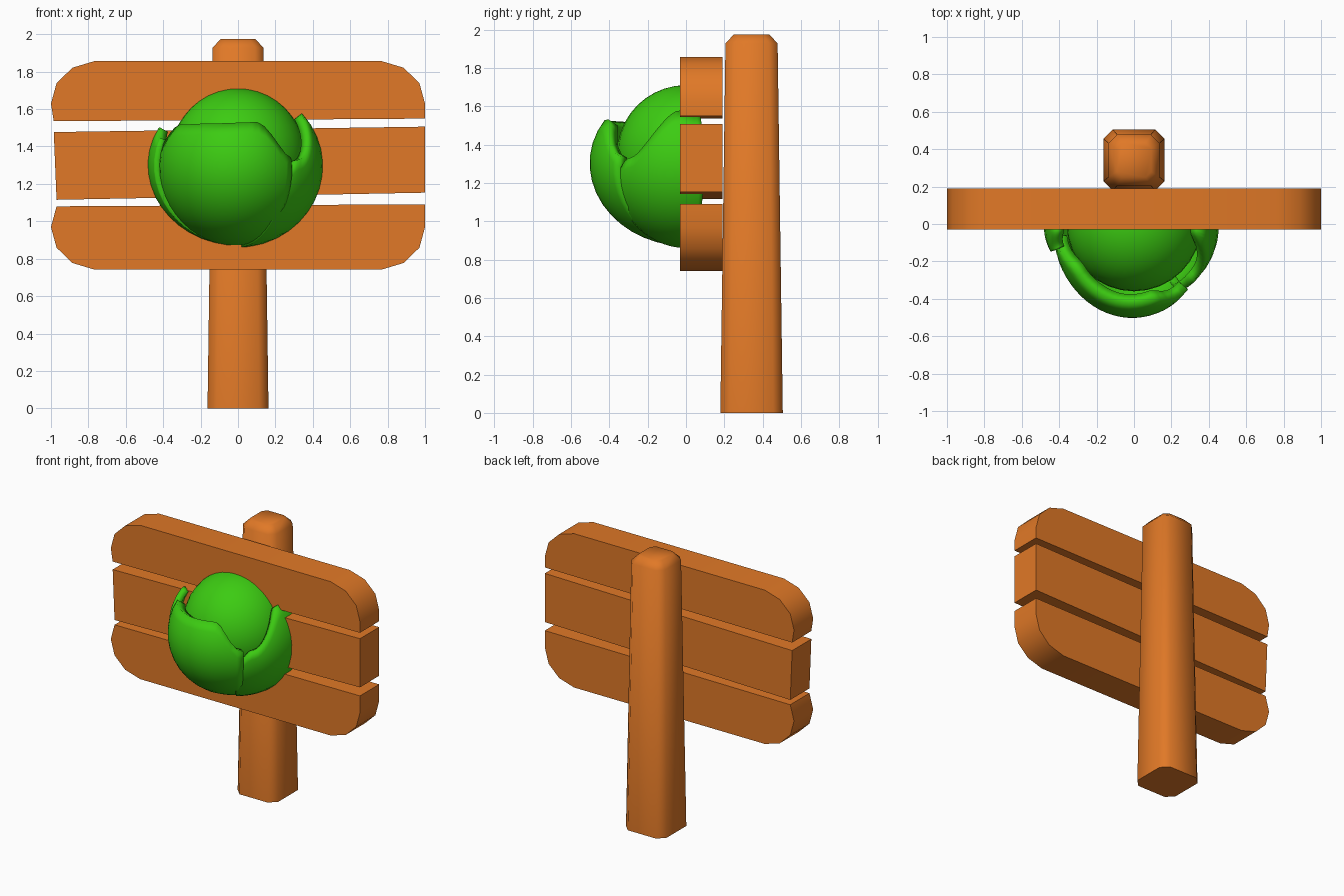
import bpy, bmesh
from math import sin, cos, radians, pi

if "Cube" in bpy.data.objects:
    bpy.data.objects.remove(bpy.data.objects["Cube"])


def material(name, rgb):
    m = bpy.data.materials.new(name)
    m.diffuse_color = (*rgb, 1)
    m.use_nodes = True
    m.node_tree.nodes["Principled BSDF"].inputs["Base Color"].default_value = m.diffuse_color
    return m


WOOD = material("orange_wood", (0.75, 0.19, 0.02))
GREEN = material("leaf_green", (0.045, 0.60, 0.006))


def finish(bm, name, mat, angle, thickness=0):
    me = bpy.data.meshes.new(name)
    bm.to_mesh(me)
    bm.free()
    ob = bpy.data.objects.new(name, me)
    bpy.context.collection.objects.link(ob)
    me.materials.append(mat)
    if thickness:
        mod = ob.modifiers.new("thickness", 'SOLIDIFY')
        mod.thickness = thickness
        mod.offset = -1
    bpy.ops.object.select_all(action='DESELECT')
    bpy.context.view_layer.objects.active = ob
    ob.select_set(True)
    bpy.ops.object.shade_smooth_by_angle(angle=radians(angle))
    return ob


def loft(rings, name, mat, angle):
    """Closed solid through rings of equal point count."""
    bm = bmesh.new()
    vs = [[bm.verts.new(p) for p in r] for r in rings]
    n = len(vs[0])
    for a, b in zip(vs, vs[1:]):
        for i in range(n):
            k = (i + 1) % n
            bm.faces.new((a[i], a[k], b[k], b[i]))
    bm.faces.new(vs[0][::-1])
    bm.faces.new(vs[-1])
    bmesh.ops.recalc_face_normals(bm, faces=bm.faces)
    return finish(bm, name, mat, angle)


# Post: tapered square with softened corners and a chamfered top
def octagon(h, c, z):
    pts = [(h, -h + c), (h, h - c), (h - c, h), (-h + c, h),
           (-h, h - c), (-h, -h + c), (-h + c, -h), (h - c, -h)]
    return [(x, y + 0.342, z) for x, y in pts]


loft([octagon(0.163, 0.05, 0), octagon(0.136, 0.045, 1.928),
      octagon(0.092, 0.03, 1.975)], "post", WOOD, 50)


# Planks: outlines extruded in depth
def plank(name, outline):
    loft([[(x, y, z) for x, z in outline] for y in (-0.03, 0.19)], name, WOOD, 40)


corner = [(1, 0.33), (0.97, 0.44), (0.885, 0.522), (0.765, 0.558)]   # height from board centre
arch = corner + [(-x, z) for x, z in corner[::-1]]
plank("top_plank", [(x, 1.299 + z) for x, z in arch] + [(-0.985, 1.535), (1, 1.549)])
plank("middle_plank", [(-0.985, 1.477), (1, 1.506), (1, 1.153), (-0.97, 1.115)])
plank("bottom_plank", [(x, 1.299 - z) for x, z in arch] + [(-0.97, 1.08), (1, 1.091)])

# Cabbage heart: front half of a ball, flush into the planks
bm = bmesh.new()
bmesh.ops.create_uvsphere(bm, u_segments=32, v_segments=20, radius=0.36)
for v in bm.verts:
    v.co.z += 1.35
cut = bmesh.ops.bisect_plane(bm, geom=bm.verts[:] + bm.edges[:] + bm.faces[:],
                             plane_co=(0, 0.005, 0), plane_no=(0, 1, 0), clear_outer=True)
bmesh.ops.holes_fill(bm, edges=[e for e in bm.edges if e.is_boundary])
finish(bm, "cabbage_heart", GREEN, 50)


# Leaves: curved patches of an ellipsoid rising from the base
def leaf(name, center, radii, edge, thickness):
    """edge: list of (azimuth, top elevation) in degrees, azimuth 0 facing front."""
    cols, rows = 24, 14
    a0, a1 = edge[0][0], edge[-1][0]

    def top(a):
        for (p, e), (q, f) in zip(edge, edge[1:]):
            if a <= q + 1e-6:
                t = (a - p) / (q - p)
                t = t * t * (3 - 2 * t)
                return e + (f - e) * t
        return edge[-1][1]

    bm = bmesh.new()
    base = bm.verts.new((center[0], center[1], center[2] - radii[2]))
    grid = []
    for i in range(cols + 1):
        a = a0 + (a1 - a0) * i / cols
        col = [base]
        for j in range(1, rows + 1):
            t = j / rows
            el = radians(-90 + (top(a) + 90) * t)
            s = 1 - 0.03 * t ** 8
            ra = radians(a)
            col.append(bm.verts.new((center[0] + s * radii[0] * cos(el) * sin(ra),
                                     center[1] - s * radii[1] * cos(el) * cos(ra),
                                     center[2] + radii[2] * sin(el))))
        grid.append(col)
    for c, d in zip(grid, grid[1:]):
        bm.faces.new((base, d[1], c[1]))
        for j in range(1, rows):
            bm.faces.new((c[j], d[j], d[j + 1], c[j + 1]))
    bm.faces[:]
    # keep the fan facing outward like the rest
    for f in [f for f in bm.faces if len(f.verts) == 3]:
        if f.normal.length == 0:
            f.normal_update()
        if f.normal.z > 0:
            f.normal_flip()
    return finish(bm, name, GREEN, 50, thickness)


leaf("front_leaf", (-0.01, 0, 1.31), (0.43, 0.505, 0.44),
     [(-82, 10), (-55, 28), (-20, 29), (18, 30), (45, 4)], 0.06)
leaf("right_leaf", (0.0, 0, 1.30), (0.455, 0.455, 0.44),
     [(32, -8), (48, 4), (84, 39), (102, 34)], 0.05)
leaf("left_leaf", (0.0, 0, 1.31), (0.485, 0.40, 0.44),
     [(-102, 20), (-84, 26), (-68, 18)], 0.05)
